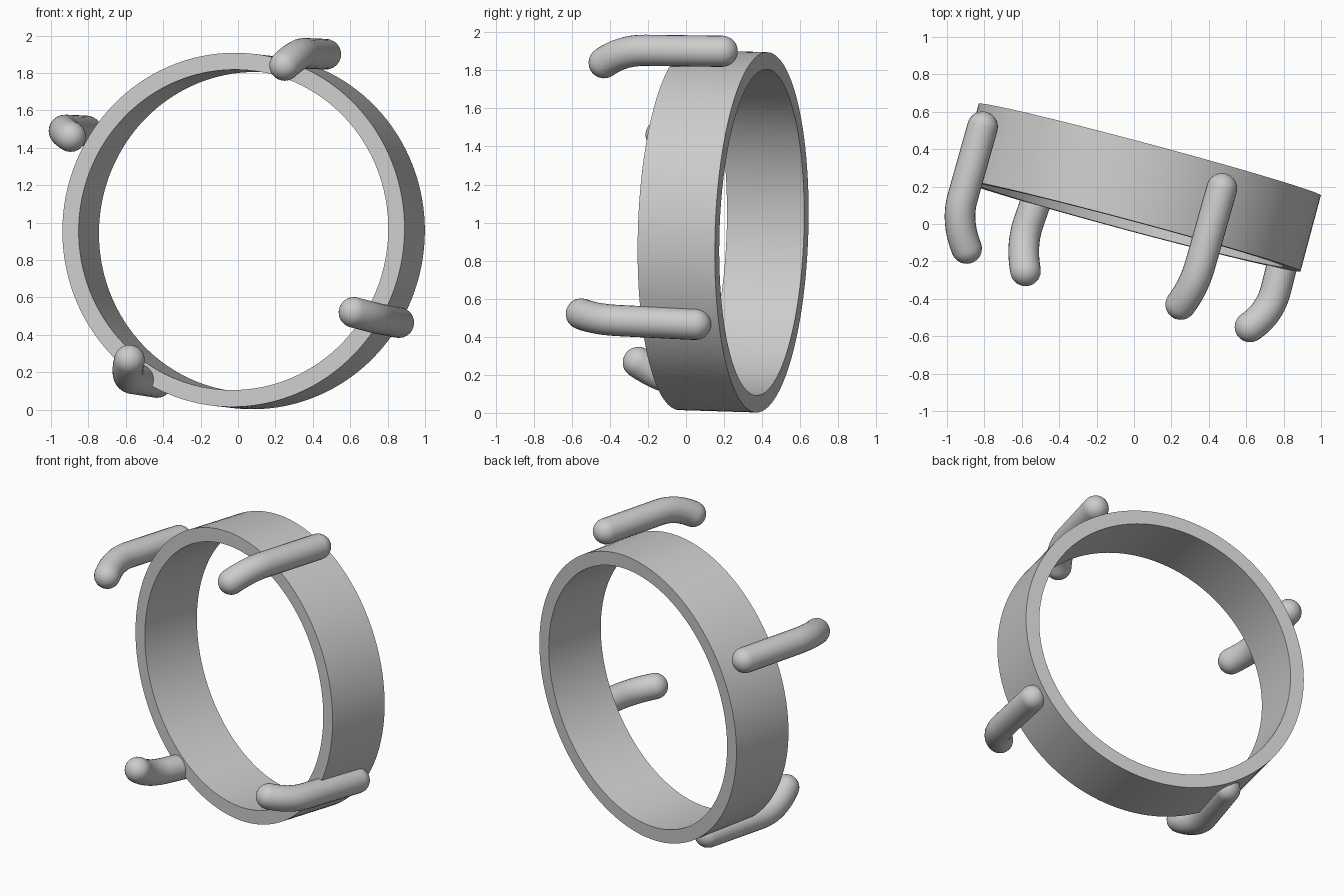
import bpy, bmesh
from math import sin, cos, pi, radians
from mathutils import Vector

if "Cube" in bpy.data.objects:
    bpy.data.objects.remove(bpy.data.objects["Cube"])

CENTER = Vector((0.03, 0.195, 0.955))
A = radians(15)
T = Vector((cos(A), -sin(A), 0))       # sideways across the hoop
F = Vector((-sin(A), -cos(A), 0))      # forward along the hoop axis
Z = Vector((0, 0, 1))


def loft(name, rings, closed, angle):
    """Skin a list of vertex loops, closing into a torus or capping the ends."""
    bm = bmesh.new()
    loops = [[bm.verts.new(p) for p in r] for r in rings]
    n = len(loops[0])
    pairs = list(zip(loops, loops[1:]))
    if closed:
        pairs.append((loops[-1], loops[0]))
    for a, b in pairs:
        for i in range(n):
            j = (i + 1) % n
            bm.faces.new((a[i], a[j], b[j], b[i]))
    if not closed:
        bm.faces.new(loops[0])
        bm.faces.new(loops[-1])
    bmesh.ops.recalc_face_normals(bm, faces=bm.faces[:])
    me = bpy.data.meshes.new(name)
    bm.to_mesh(me)
    bm.free()
    ob = bpy.data.objects.new(name, me)
    bpy.context.collection.objects.link(ob)
    bpy.ops.object.select_all(action='DESELECT')
    bpy.context.view_layer.objects.active = ob
    ob.select_set(True)
    bpy.ops.object.shade_smooth_by_angle(angle=radians(angle))
    return ob


# Hoop: rectangular section swept round an axis that leans up very slightly
axis = (F + 0.03 * Z).normalized()
up = T.cross(axis).normalized()
if up.z < 0:
    up = -up
section = [(0.947, -0.21), (0.947, 0.21), (0.857, 0.21), (0.857, -0.21)]
hoop = []
for i in range(128):
    a = 2 * pi * i / 128
    d = T * cos(a) + up * sin(a)
    hoop.append([CENTER + d * r + axis * w for r, w in section])
loft("hoop", hoop, True, 30)


# Prongs: rounded rods, straight along the band, bent inward at the front
def prong(name, back, mid, end, radius=0.082, sides=24):
    b, m, e = (CENTER + T * p[0] + Z * p[1] + F * p[2] for p in (back, mid, end))
    ctrl = m + (m - b).normalized() * 0.13
    path = [(b, (m - b).normalized())]
    for i in range(11):
        t = i / 10
        p = m * (1 - t) ** 2 + ctrl * 2 * t * (1 - t) + e * t * t
        path.append((p, ((ctrl - m) * (1 - t) + (e - ctrl) * t).normalized()))
    stations = [(p, d, radius) for p, d in path]
    caps = [k * pi / 16 for k in range(1, 8)] + [pi / 2 - 0.02]
    for s in caps:
        p, d = path[0]
        stations.insert(0, (p - d * radius * sin(s), d, radius * cos(s)))
        p, d = path[-1]
        stations.append((p + d * radius * sin(s), d, radius * cos(s)))
    rings = []
    for p, d, r in stations:
        u = d.cross(Z).normalized()
        v = u.cross(d)
        rings.append([p + (u * cos(2 * pi * i / sides) + v * sin(2 * pi * i / sides)) * r
                      for i in range(sides)])
    loft(name, rings, False, 40)


# Each point: sideways, up, forward from the hoop centre
prong("upper_prong", (0.426, 0.945, -0.109), (0.42, 0.95, 0.31), (0.374, 0.885, 0.547))
prong("left_prong", (-0.895, 0.535, -0.096), (-0.90, 0.54, 0.30), (-0.809, 0.505, 0.554))
prong("right_prong", (0.839, -0.49, -0.075), (0.845, -0.47, 0.34), (0.763, -0.435, 0.567))
prong("lower_prong", (-0.495, -0.81, -0.06), (-0.525, -0.79, 0.33), (-0.474, -0.69, 0.588))
